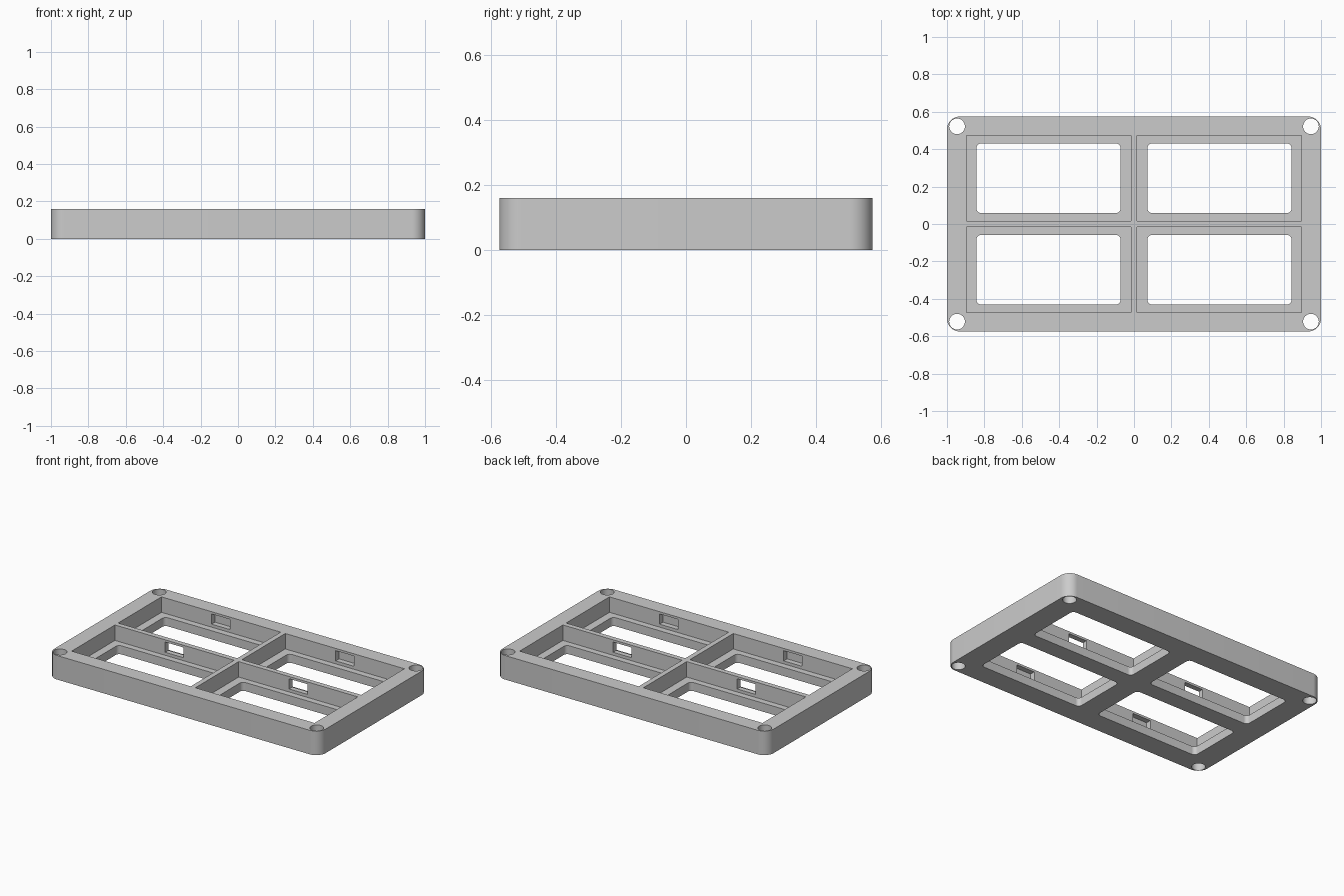
import bpy, bmesh, math

if "Cube" in bpy.data.objects:
    bpy.data.objects.remove(bpy.data.objects["Cube"])

grey = bpy.data.materials.new("plain grey")
grey.diffuse_color = (0.6, 0.6, 0.6, 1)
grey.use_nodes = True
grey.node_tree.nodes["Principled BSDF"].inputs["Base Color"].default_value = grey.diffuse_color


def prism(name, x0, x1, y0, y1, z0, z1, r=0.0, seg=12):
    """Upright block with optional rounded vertical corners."""
    pts = []
    for i, (cx, cy) in enumerate([(x1 - r, y1 - r), (x0 + r, y1 - r),
                                  (x0 + r, y0 + r), (x1 - r, y0 + r)]):
        for k in range(seg + 1 if r else 1):
            a = math.pi / 2 * (i + k / seg)
            p = (cx + r * math.cos(a), cy + r * math.sin(a), z0)
            if not pts or math.dist(p, pts[-1]) > 1e-5:
                pts.append(p)
    if math.dist(pts[0], pts[-1]) < 1e-5:
        pts.pop()
    bm = bmesh.new()
    face = bm.faces.new([bm.verts.new(p) for p in pts])
    ext = bmesh.ops.extrude_face_region(bm, geom=[face])
    bmesh.ops.translate(bm, vec=(0, 0, z1 - z0),
                        verts=[v for v in ext["geom"] if isinstance(v, bmesh.types.BMVert)])
    bmesh.ops.recalc_face_normals(bm, faces=bm.faces)
    me = bpy.data.meshes.new(name)
    bm.to_mesh(me)
    bm.free()
    ob = bpy.data.objects.new(name, me)
    bpy.context.collection.objects.link(ob)
    me.materials.append(grey)
    return ob


def cut(body, cutter):
    cutter.hide_render = True
    mod = body.modifiers.new("cut", "BOOLEAN")
    mod.operation, mod.solver, mod.object = "DIFFERENCE", "EXACT", cutter
    bpy.context.view_layer.objects.active = body
    bpy.ops.object.modifier_apply(modifier=mod.name)
    bpy.data.objects.remove(cutter)


# Outer body with rounded corners
frame = prism("tray_frame", -1, 1, -0.575, 0.575, 0, 0.16, 0.07)

for sx in (-1, 1):
    # Clip slots: through the middle divider, recessed into the outer walls
    cx = sx * 0.457
    slots = [(-0.508, -0.45), (-0.04, 0.04), (0.45, 0.508)]
    for sy in (-1, 1):
        # Pocket, then the smaller rounded window through its floor
        xs, ys = sorted((sx * 0.017, sx * 0.895)), sorted((sy * 0.017, sy * 0.473))
        cut(frame, prism("pocket", *xs, *ys, 0.057, 0.3))
        xs, ys = sorted((sx * 0.072, sx * 0.842)), sorted((sy * 0.058, sy * 0.431))
        cut(frame, prism("window", *xs, *ys, -0.1, 0.1, 0.025, 8))
        # Corner screw hole
        hx, hy, r = sx * 0.946, sy * 0.522, 0.042
        cut(frame, prism("hole", hx - r, hx + r, hy - r, hy + r, -0.1, 0.3, r, 10))
    for y0, y1 in slots:
        cut(frame, prism("slot", cx - 0.068, cx + 0.068, y0, y1, 0.077, 0.145))

bpy.ops.object.select_all(action="DESELECT")
frame.select_set(True)
bpy.context.view_layer.objects.active = frame
bpy.ops.object.shade_smooth_by_angle(angle=math.radians(30))
